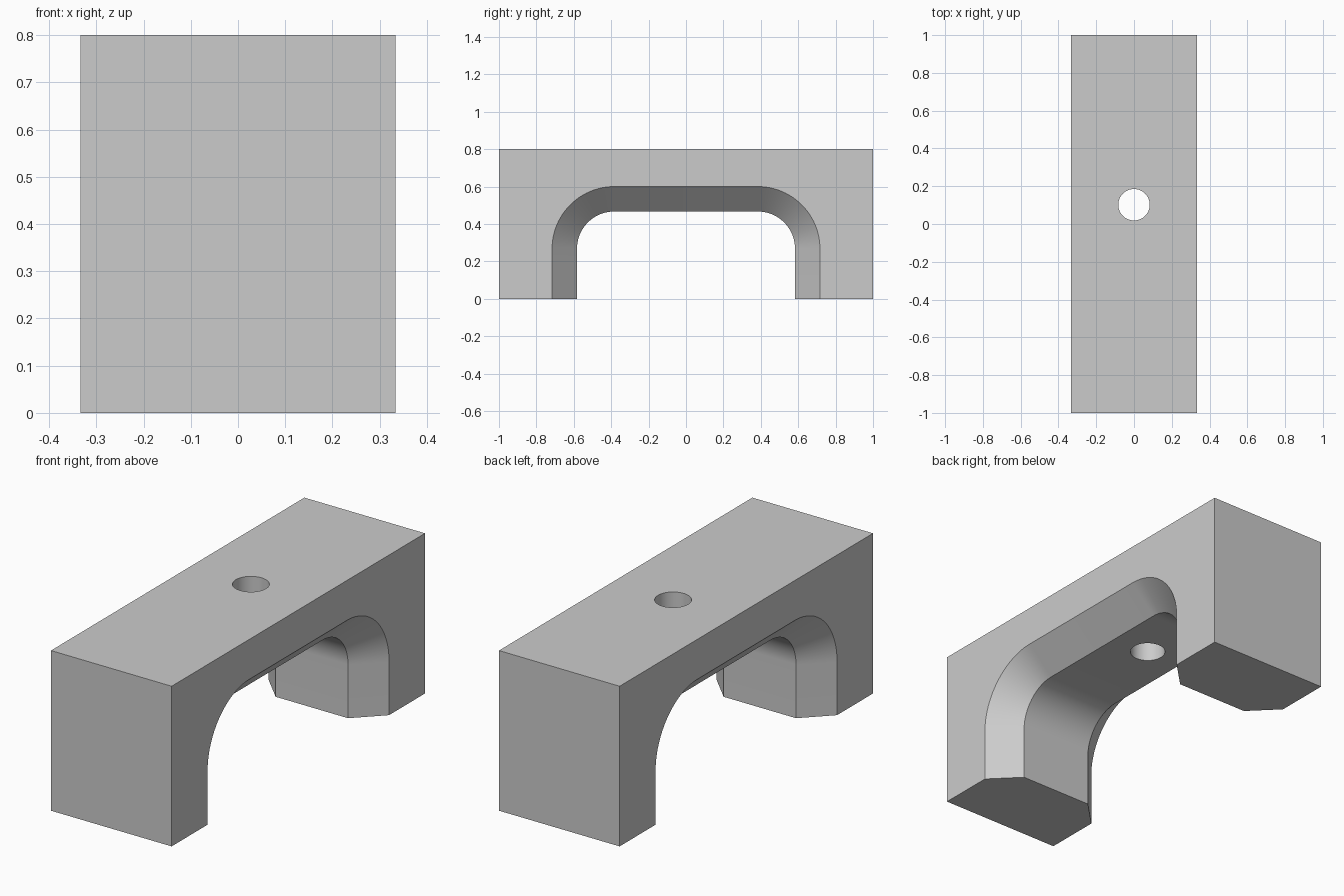
import bpy, bmesh, math

cube = bpy.data.objects.get("Cube")
if cube:
    bpy.data.objects.remove(cube, do_unlink=True)

# Block size, arch corner centre and chamfer
HALF_X, HEIGHT = 1 / 3, 0.8
ARC_Y, ARC_Z, INNER_R = 0.383, 0.267, 0.2
CHAMFER = HALF_X - 0.2

grey = bpy.data.materials.new("plain grey")
grey.use_nodes = True
colour = (0.6, 0.6, 0.6, 1)
grey.diffuse_color = colour
grey.node_tree.nodes["Principled BSDF"].inputs["Base Color"].default_value = colour


def add_object(name, bm):
    bmesh.ops.recalc_face_normals(bm, faces=bm.faces)
    mesh = bpy.data.meshes.new(name)
    bm.to_mesh(mesh)
    bm.free()
    mesh.materials.append(grey)
    obj = bpy.data.objects.new(name, mesh)
    bpy.context.collection.objects.link(obj)
    return obj


def arch_profile(radius, steps=24):
    """Open-bottomed arch outline with two round upper corners."""
    half = [(ARC_Y + radius, -0.1)]
    for i in range(steps + 1):
        a = math.pi / 2 * i / steps
        half.append((ARC_Y + radius * math.cos(a), ARC_Z + radius * math.sin(a)))
    return half + [(-y, z) for y, z in reversed(half)]


# Rectangular body
bm = bmesh.new()
bmesh.ops.create_cube(bm, size=1)
for v in bm.verts:
    v.co = (v.co.x * 2 * HALF_X, v.co.y * 2, (v.co.z + 0.5) * HEIGHT)
body = add_object("bridge_block", bm)

# Arch cutter: sections that widen towards both sides to make the chamfer
bm = bmesh.new()
flare = CHAMFER + 0.03
sections = []
for x, r in ((-0.2 - flare, INNER_R + flare), (-0.2, INNER_R),
             (0.2, INNER_R), (0.2 + flare, INNER_R + flare)):
    sections.append([bm.verts.new((x, y, z)) for y, z in arch_profile(r)])
for a, b in zip(sections, sections[1:]):
    for i in range(len(a)):
        j = (i + 1) % len(a)
        bm.faces.new((a[i], a[j], b[j], b[i]))
bm.faces.new(sections[0])
bm.faces.new(sections[-1])
arch = add_object("arch_cutter", bm)

# Round vertical hole cutter
bm = bmesh.new()
bmesh.ops.create_cone(bm, cap_ends=True, segments=64, radius1=0.0833,
                      radius2=0.0833, depth=1)
bmesh.ops.translate(bm, verts=bm.verts, vec=(0, 0.102, 0.7))
hole = add_object("hole_cutter", bm)

# Cut the arch and hole out of the body
bpy.ops.object.select_all(action='DESELECT')
body.select_set(True)
bpy.context.view_layer.objects.active = body
for cutter in (arch, hole):
    cutter.hide_render = True
    mod = body.modifiers.new(cutter.name, 'BOOLEAN')
    mod.operation = 'DIFFERENCE'
    mod.solver = 'EXACT'
    mod.object = cutter
    bpy.ops.object.modifier_apply(modifier=mod.name)
    bpy.data.objects.remove(cutter, do_unlink=True)

bpy.ops.object.shade_smooth_by_angle(angle=math.radians(30))
